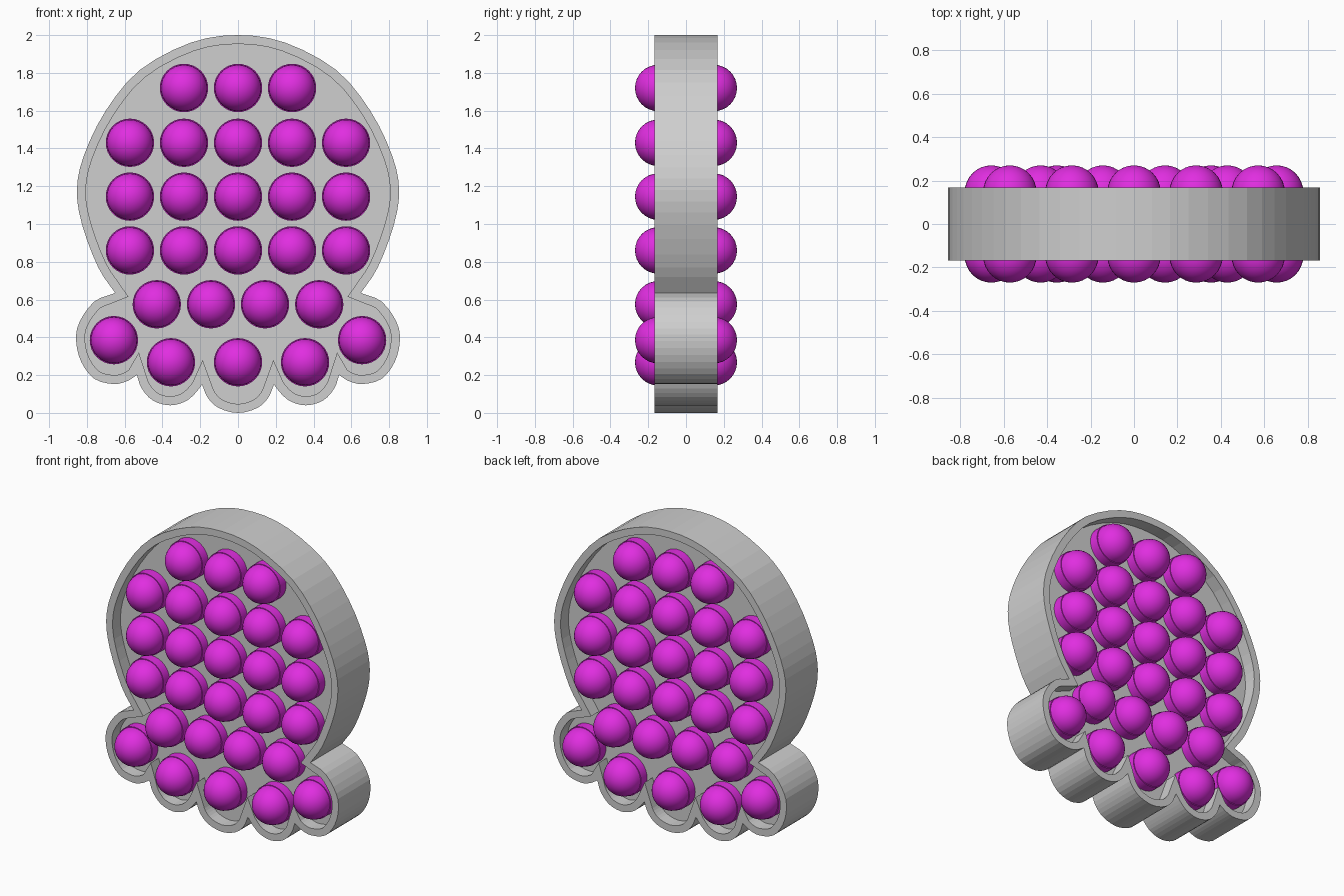
import bpy, bmesh
from mathutils import Vector

cube = bpy.data.objects.get("Cube")
if cube:
    bpy.data.objects.remove(cube, do_unlink=True)

HALF_DEPTH, PLATE, WALL = 0.168, 0.085, 0.047   # tray half depth, plate half depth, rim width


def material(name, rgb):
    mat = bpy.data.materials.new(name)
    mat.use_nodes = True
    mat.diffuse_color = (*rgb, 1)
    mat.node_tree.nodes["Principled BSDF"].inputs["Base Color"].default_value = (*rgb, 1)
    return mat


grey = material("light grey", (0.62, 0.62, 0.62))
magenta = material("magenta", (0.75, 0.027, 0.75))


def add_object(name, bm, mat):
    bmesh.ops.recalc_face_normals(bm, faces=bm.faces)
    mesh = bpy.data.meshes.new(name)
    bm.to_mesh(mesh)
    bm.free()
    mesh.materials.append(mat)
    obj = bpy.data.objects.new(name, mesh)
    bpy.context.collection.objects.link(obj)
    return obj


def smooth_section(points, steps=3):
    """Catmull-Rom curve through the points, level where it meets the middle."""
    pts = [Vector(p) for p in points]

    def phantom(end, near):
        return Vector((-near.x, near.y)) if end.x == 0 else end * 2 - near

    ext = [phantom(pts[0], pts[1])] + pts + [phantom(pts[-1], pts[-2])]
    out = []
    for a, b, c, d in zip(ext, ext[1:], ext[2:], ext[3:]):
        for i in range(steps):
            t = i / steps
            out.append(0.5 * (2 * b + (c - a) * t + (2 * a - 5 * b + 4 * c - d) * t ** 2
                              + (3 * b - a - 3 * c + d) * t ** 3))
    return out


# Left half of the outline: head, arm lobe, side foot, half of the middle foot
neck, notch_a, notch_b = (-.65, .635), (-.535, .2), (-.19, .15)
head = [(0, 2), (-.25, 1.96), (-.52, 1.815), (-.7, 1.6), (-.815, 1.365),
        (-.853, 1.18), (-.825, .995), (-.74, .77), neck]
arm = [neck, (-.76, .59), (-.84, .48), (-.857, .38), (-.83, .27), (-.76, .18),
       (-.66, .153), (-.59, .167), notch_a]
foot = [notch_a, (-.51, .13), (-.45, .065), (-.36, .04), (-.28, .06), (-.23, .1), notch_b]
middle = [notch_b, (-.16, .08), (-.1, .025), (0, 0)]
# Inner corners where the rim folds in sharply
folds = {neck: (-.58, .615), notch_a: (-.525, .32), notch_b: (-.187, .28)}

half = [p for s in (head, arm, foot, middle) for p in smooth_section(s)] + [Vector((0, 0))]


def inset(i):
    p = half[i]
    for corner, inner in folds.items():
        if (p - Vector(corner)).length < 0.001:
            return Vector(inner)
    mirror = Vector((-1, 1))
    before = half[i - 1] if i else half[1] * mirror
    after = half[i + 1] if i + 1 < len(half) else half[-2] * mirror
    tangent = (after - before).normalized()
    return p + Vector((-tangent.y, tangent.x)) * WALL


inner_half = [inset(i) for i in range(len(half))]


def mirrored(pts):
    return pts + [Vector((-p.x, p.y)) for p in reversed(pts[1:-1])]


# Tray: outer wall, rims and a recessed plate on both sides
outer, inner = mirrored(half), mirrored(inner_half)
bm = bmesh.new()


def ring(pts, y):
    return [bm.verts.new((p.x, y, p.y)) for p in pts]


def bridge(r, s):
    for i in range(len(r)):
        bm.faces.new((r[i - 1], r[i], s[i], s[i - 1]))


rings = [ring(inner, -PLATE), ring(inner, -HALF_DEPTH), ring(outer, -HALF_DEPTH),
         ring(outer, HALF_DEPTH), ring(inner, HALF_DEPTH), ring(inner, PLATE)]
for r, s in zip(rings, rings[1:]):
    bridge(r, s)
bm.faces.new(rings[0])
bm.faces.new(rings[-1])
add_object("tray", bm, grey)

# Bubbles: a short collar topped by a dome, mirrored through the plate
COLLAR, RADIUS, DOME_Y, SEGMENTS = 0.128, 0.123, 0.147, 32
wide = (-.572, -.286, 0, .286, .572)
rows = [(1.72, wide[1:4]), (1.43, wide), (1.145, wide), (.86, wide),
        (.575, (-.43, -.143, .143, .43)), (.385, (-.657, .657)), (.268, (-.355, 0, .355))]


def bubble_mesh():
    bm = bmesh.new()
    dome = bmesh.ops.create_uvsphere(bm, u_segments=SEGMENTS, v_segments=16, radius=RADIUS)["verts"]
    bmesh.ops.delete(bm, geom=[v for v in dome if v.co.z < -0.001], context="VERTS")
    bmesh.ops.translate(bm, verts=bm.verts, vec=(0, 0, DOME_Y))
    base = [v for v in bm.verts if v.co.z < DOME_Y + 0.001]
    rim = [e for e in bm.edges if all(v in base for v in e.verts)]
    # Step out to the collar, then drop to just inside the plate
    for scale, drop in ((COLLAR / RADIUS, 0), (1, DOME_Y - PLATE + 0.01)):
        new = bmesh.ops.extrude_edge_only(bm, edges=rim)["geom"]
        rim = [g for g in new if isinstance(g, bmesh.types.BMEdge)]
        for v in (g for g in new if isinstance(g, bmesh.types.BMVert)):
            v.co.x *= scale
            v.co.y *= scale
            v.co.z -= drop
    # Stand the dome along the front-back axis
    for v in bm.verts:
        v.co = (v.co.x, -v.co.z, v.co.y)
    copy = bmesh.ops.duplicate(bm, geom=bm.verts[:] + bm.edges[:] + bm.faces[:])["geom"]
    for v in (g for g in copy if isinstance(g, bmesh.types.BMVert)):
        v.co.y *= -1
    return bm


first = add_object("bubble", bubble_mesh(), magenta)
bpy.ops.object.select_all(action="DESELECT")
first.select_set(True)
bpy.context.view_layer.objects.active = first
bpy.ops.object.shade_smooth_by_angle()
spots = [(x, 0, z) for z, xs in rows for x in xs]
first.location = spots[0]
for spot in spots[1:]:
    bubble = first.copy()
    bubble.location = spot
    bpy.context.collection.objects.link(bubble)
